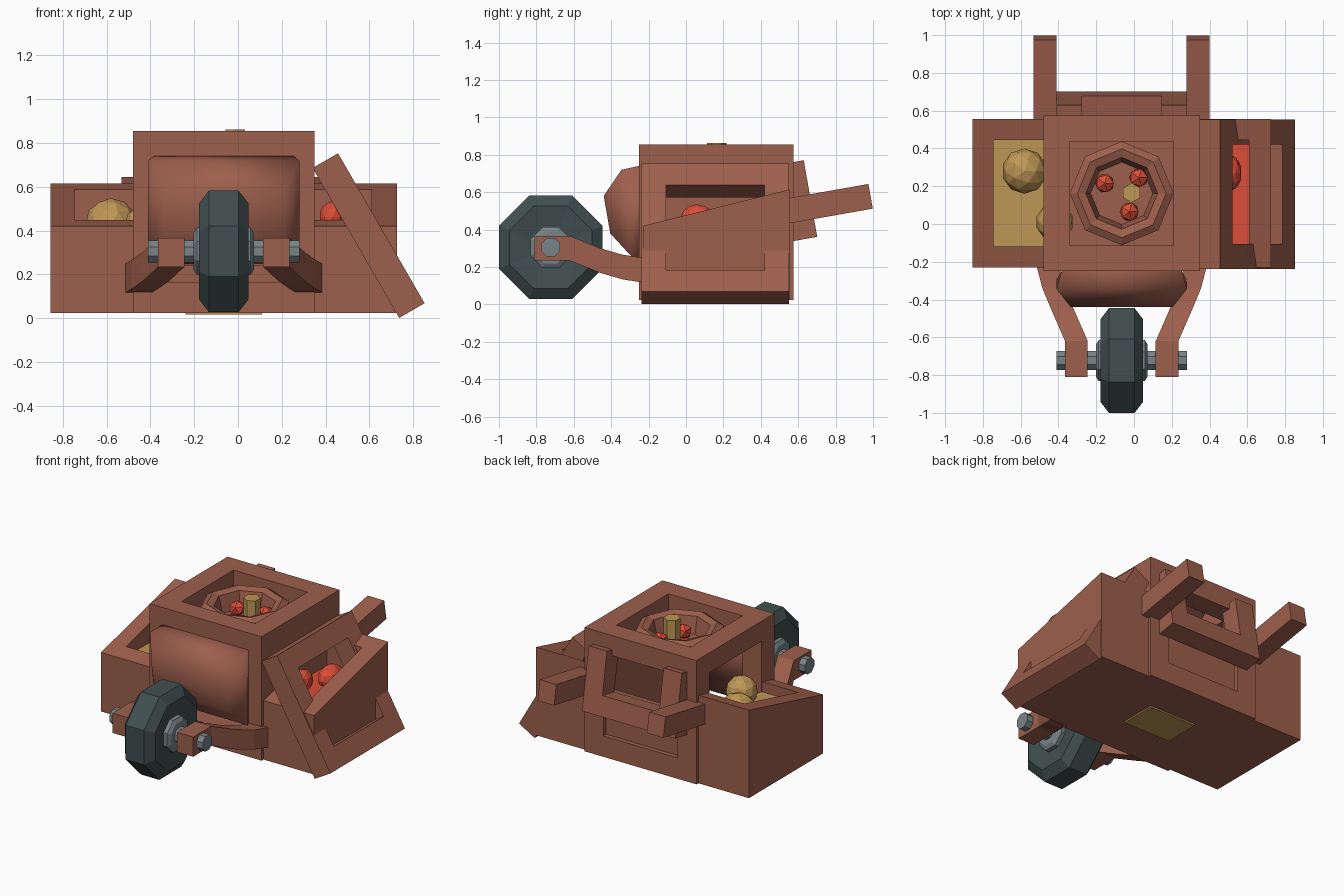
import bpy, bmesh, math
from mathutils import Matrix, Vector

if "Cube" in bpy.data.objects:
    bpy.data.objects.remove(bpy.data.objects["Cube"])

CX, CY = -0.065, 0.1625          # centre of the main crate


def material(name, rgb):
    m = bpy.data.materials.new(name)
    m.diffuse_color = (*rgb, 1)
    m.use_nodes = True
    m.node_tree.nodes["Principled BSDF"].inputs["Base Color"].default_value = m.diffuse_color
    return m


BROWN = material("brown clay", (0.34, 0.115, 0.073))
GOLD = material("gold", (0.52, 0.31, 0.09))
RED = material("red", (0.72, 0.075, 0.04))
STEEL = material("steel", (0.19, 0.235, 0.25))
RUBBER = material("rubber", (0.053, 0.078, 0.078))


def finish(bm, name, mat, mx=None, smooth=False):
    bmesh.ops.recalc_face_normals(bm, faces=bm.faces)
    if mx:
        bm.transform(mx)
    me = bpy.data.meshes.new(name)
    bm.to_mesh(me)
    bm.free()
    me.materials.append(mat)
    for p in me.polygons:
        p.use_smooth = smooth
    ob = bpy.data.objects.new(name, me)
    bpy.context.collection.objects.link(ob)
    return ob


def lattice(name, mat, xs, ys, zs, solid, mx=None, warp=None):
    """Grid of cells; outer faces are made around the cells that are solid."""
    bm = bmesh.new()
    n = (len(xs) - 1, len(ys) - 1, len(zs) - 1)
    verts = {}

    def vert(key):
        if key not in verts:
            co = Vector((xs[key[0]], ys[key[1]], zs[key[2]]))
            verts[key] = bm.verts.new(warp(co) if warp else co)
        return verts[key]

    def filled(c):
        return all(0 <= c[a] < n[a] for a in range(3)) and solid(*c)

    for c in [(i, j, k) for i in range(n[0]) for j in range(n[1]) for k in range(n[2])]:
        if not filled(c):
            continue
        for a in range(3):
            for d in (0, 1):
                nb = list(c)
                nb[a] += 2 * d - 1
                if filled(nb):
                    continue
                b, e = (a + 1) % 3, (a + 2) % 3
                quad = []
                for p, q in ((0, 0), (1, 0), (1, 1), (0, 1)):
                    key = list(c)
                    key[a] += d
                    key[b] += p
                    key[e] += q
                    quad.append(vert(tuple(key)))
                bm.faces.new(quad)
    return finish(bm, name, mat, mx)


def box(name, mat, x, y, z, mx=None):
    return lattice(name, mat, x, y, z, lambda i, j, k: True, mx)


def loft(name, mat, rings, mx=None, smooth=False):
    """Skin a list of closed rings and cap both ends."""
    bm = bmesh.new()
    rs = [[bm.verts.new(p) for p in r] for r in rings]
    n = len(rs[0])
    for a, b in zip(rs, rs[1:]):
        for i in range(n):
            bm.faces.new((a[i], a[(i + 1) % n], b[(i + 1) % n], b[i]))
    bm.faces.new(rs[0])
    bm.faces.new(rs[-1])
    return finish(bm, name, mat, mx, smooth)


def lathe(name, mat, profile, segs, mx, turn=0.0):
    rings = [[(r * math.cos(turn + 2 * math.pi * i / segs),
               r * math.sin(turn + 2 * math.pi * i / segs), h) for i in range(segs)]
             for r, h in profile]
    return loft(name, mat, rings, mx)


def ball(name, mat, loc, scale, sub=2):
    bm = bmesh.new()
    bmesh.ops.create_icosphere(bm, subdivisions=sub, radius=1)
    return finish(bm, name, mat, Matrix.Translation(loc) @ Matrix.Diagonal((*scale, 1)))


# main crate: a cube of bars, closed below and on the right
def crate_cell(i, j, k):
    return (i != 1) + (j != 1) + (k != 1) >= 2 or (i, j, k) in ((1, 1, 0), (2, 1, 1))


lattice("crate", BROWN, [-0.48, -0.34, 0.21, 0.35], [-0.25, -0.113, 0.438, 0.575],
        [0.025, 0.165, 0.72, 0.855], crate_cell)
box("back_panel", BROWN, [-0.34, 0.21], [0.49, 0.545], [0.165, 0.45])
box("base_plate", GOLD, [-0.24, 0.11], [0.04, 0.29], [0.016, 0.0252])


# side bins with a rim that slopes down to the front
def slope(co):
    if co.z > 0.9:
        co.z = 0.42 + (co.y + 0.23) / 0.785 * 0.195
    return co


BIN_Y, BIN_Z = [-0.23, -0.12, 0.445, 0.555], [0.025, 0.36, 1.0]
lattice("left_bin", BROWN, [-0.855, -0.745, -0.479], BIN_Y, BIN_Z,
        lambda i, j, k: i == 0 or j != 1 or k == 0, warp=slope)
lattice("right_bin", BROWN, [0.349, 0.61, 0.725], BIN_Y, BIN_Z,
        lambda i, j, k: i == 1 or j != 1 or k == 0, warp=slope)
box("left_bin_fill", GOLD, [-0.745, -0.47], [-0.12, 0.445], [0.36, 0.38])
box("right_bin_fill", RED, [0.35, 0.61], [-0.12, 0.445], [0.36, 0.40])
ball("gold_ball_back", GOLD, (-0.58, 0.28, 0.43), (0.12, 0.12, 0.118))
ball("gold_ball_front", GOLD, (-0.42, 0.01, 0.42), (0.1, 0.1, 0.1))
ball("red_lump_front", RED, (0.43, 0.06, 0.46), (0.06, 0.09, 0.075))
ball("red_lump_back", RED, (0.50, 0.27, 0.43), (0.07, 0.10, 0.08))

# tilted hatch frame leaning on the right bin
lattice("right_hatch_frame", BROWN, [-0.067, 0.067], [-0.395, -0.264, 0.264, 0.395],
        [-0.395, -0.264, 0.264, 0.395], lambda i, j, k: j != 1 or k != 1,
        Matrix.Translation((0.596, 0.157, 0.377)) @ Matrix.Rotation(math.radians(-30), 4, 'Y'))

# octagonal dish in the top, with stones, post and steel cone below
DISH = Matrix.Translation((CX, CY, 0))
lathe("top_dish", BROWN, [(0.17, 0.67), (0.275, 0.77), (0.275, 0.80), (0.235, 0.825),
                          (0.19, 0.81), (0.165, 0.70)], 8, DISH)
lathe("dish_cone", STEEL, [(0.165, 0.668), (0.06, 0.52)], 8, DISH)
for n, (x, y) in enumerate(((-0.155, 0.215), (0.025, 0.245), (-0.025, 0.065))):
    ball(f"red_stone_{n + 1}", RED, (x, y, 0.735), (0.055, 0.055, 0.05), 1)
lathe("gold_post", GOLD, [(0.052, 0.69), (0.052, 0.862)], 6,
      Matrix.Translation((-0.012, 0.165, 0)), math.pi / 6)

# pillow-shaped front cover: top y, top z, bottom y, bottom z, half width
rings = [[(CX - w, yt, zt), (CX + w, yt, zt), (CX + w, yb, zb), (CX - w, yb, zb)]
         for yt, zt, yb, zb, w in ((-0.20, 0.74, -0.20, 0.24, 0.315),
                                   (-0.255, 0.74, -0.255, 0.25, 0.32),
                                   (-0.345, 0.72, -0.295, 0.26, 0.345),
                                   (-0.44, 0.58, -0.405, 0.38, 0.27))]
loft("front_cover", BROWN, rings, smooth=True)

# wheel, hub and axle turned about the x axis
WHEEL = Matrix.Translation((CX, -0.723, 0.305)) @ Matrix.Rotation(math.pi / 2, 4, 'Y')
K, T = 1 / math.cos(math.pi / 8), math.pi / 8
for name, mat, prof in (
        ("tyre", RUBBER, [(0.115, -0.095), (0.22, -0.112), (0.277, -0.068),
                          (0.277, 0.068), (0.22, 0.112), (0.115, 0.095)]),
        ("hub", STEEL, [(0.085, -0.137), (0.108, -0.122), (0.108, 0.122), (0.085, 0.137)]),
        ("axle", STEEL, [(0.05, -0.345), (0.05, 0.345)])):
    lathe(name, mat, [(r * K, h) for r, h in prof], 8, WHEEL, T)

# fork arms and rear handles, mirrored about the crate centre
PITCH = Matrix.Rotation(math.radians(10), 4, 'X')
for side, s in (("left", -1), ("right", 1)):
    rings = [[(CX + s * (x + a * 0.06), y, z + b * 0.066)
              for a, b in ((-1, -1), (1, -1), (1, 1), (-1, 1))]
             for x, y, z in ((0.24, -0.81, 0.30), (0.24, -0.62, 0.30), (0.31, -0.46, 0.235),
                             (0.36, -0.34, 0.20), (0.39, -0.225, 0.182))]
    loft(f"{side}_fork_arm", BROWN, rings)
    box(f"{side}_handle", BROWN, [-0.061, 0.061], [-0.45, 0], [-0.067, 0.067],
        Matrix.Translation((CX + s * 0.405, 0.987, 0.578)) @ PITCH)

# U-shaped bracket between the handles
lattice("rear_bracket", BROWN, [-0.345, -0.21, 0.21, 0.345], [-0.064, 0.064],
        [-0.208, -0.075, 0.208], lambda i, j, k: i != 1 or k == 0,
        Matrix.Translation((CX, 0.6025, 0.555)) @ PITCH)
